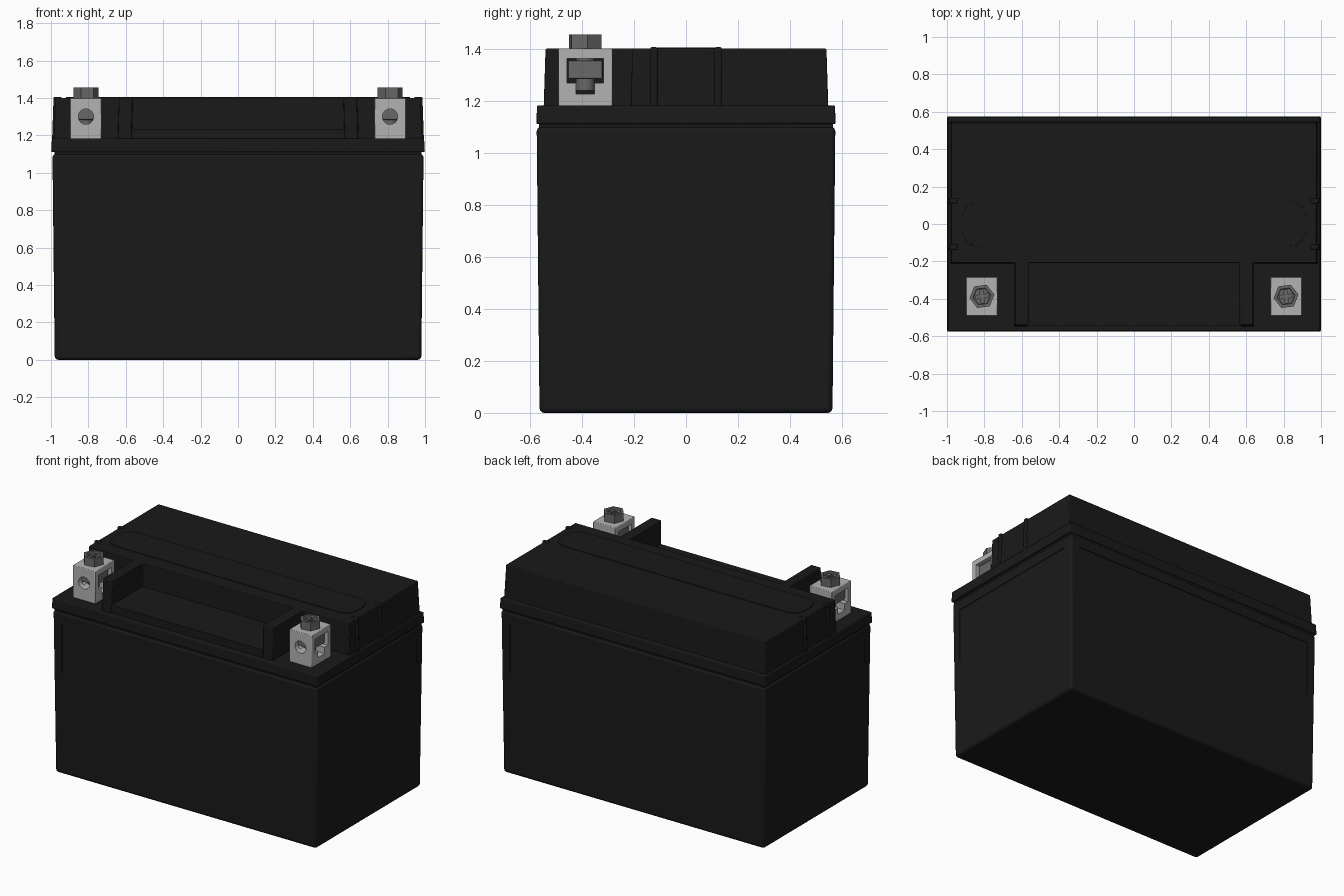
import bpy, bmesh, math
from mathutils import Matrix

if "Cube" in bpy.data.objects:
    bpy.data.objects.remove(bpy.data.objects["Cube"])


def mat(name, v):
    m = bpy.data.materials.new(name)
    m.diffuse_color = (v, v, v, 1)
    m.use_nodes = True
    m.node_tree.nodes["Principled BSDF"].inputs["Base Color"].default_value = m.diffuse_color
    return m


BLACK, LEAD, STEEL = mat("black_plastic", 0.01), mat("lead", 0.45), mat("steel", 0.14)


def finish(name, bm, material=None, bevel=0, seg=2):
    bmesh.ops.recalc_face_normals(bm, faces=bm.faces)
    me = bpy.data.meshes.new(name)
    bm.to_mesh(me)
    bm.free()
    ob = bpy.data.objects.new(name, me)
    bpy.context.collection.objects.link(ob)
    if material:
        me.materials.append(material)
    if bevel:
        b = ob.modifiers.new("bevel", 'BEVEL')
        b.width, b.segments, b.limit_method = bevel, seg, 'ANGLE'
    return ob


def prism(name, pts, z0, z1, material=None, top=(1, 1), bevel=0, seg=2):
    """Extrude a plan outline upward, scaling its top end."""
    bm = bmesh.new()
    lo = [bm.verts.new((x, y, z0)) for x, y in pts]
    hi = [bm.verts.new((x * top[0], y * top[1], z1)) for x, y in pts]
    bm.faces.new(lo)
    bm.faces.new(hi)
    n = len(pts)
    for i in range(n):
        bm.faces.new((lo[i], lo[(i + 1) % n], hi[(i + 1) % n], hi[i]))
    return finish(name, bm, material, bevel, seg)


def box(name, x0, x1, y0, y1, z0, z1, material=None, **kw):
    return prism(name, [(x0, y0), (x1, y0), (x1, y1), (x0, y1)], z0, z1, material, **kw)


def cylinder(name, r, depth, matrix, material=None, n=32, r2=None):
    bm = bmesh.new()
    bmesh.ops.create_cone(bm, cap_ends=True, segments=n, radius1=r,
                          radius2=r if r2 is None else r2, depth=depth, matrix=matrix)
    return finish(name, bm, material)


def cut(ob, *cutters):
    for c in cutters:
        m = ob.modifiers.new("cut", 'BOOLEAN')
        m.operation, m.solver, m.object = 'DIFFERENCE', 'EXACT', c
        c.hide_render = True
        c.hide_set(True)


def smooth(ob):
    bpy.ops.object.select_all(action='DESELECT')
    ob.select_set(True)
    bpy.context.view_layer.objects.active = ob
    bpy.ops.object.shade_smooth_by_angle(angle=math.radians(35))


def stadium(hx, hy, r, n=8):
    pts = []
    for sx, sy, a0 in ((1, 1, 0), (-1, 1, 90), (-1, -1, 180), (1, -1, 270)):
        for i in range(n + 1):
            a = math.radians(a0 + 90 * i / n)
            pts.append((sx * (hx - r) + r * math.cos(a), sy * (hy - r) + r * math.sin(a)))
    return pts


# Drafted case with shallow label panels that run out half way down
case = box("case", -.98, .98, -.563, .563, 0, 1.10, BLACK, top=(1.0122, 1.0195), bevel=.018, seg=3)
for s in (-1, 1):
    y0, y1 = sorted((s * .5685, s * .7))
    cut(case, box("panel_cutter_long", -.925, .925, y0, y1, .3, 1.025))
    x0, x1 = sorted((s * .9865, s * 1.2))
    cut(case, box("panel_cutter_short", x0, x1, -.505, .505, .3, 1.025))
smooth(case)

# Seam neck and lid rim
box("seam_neck", -.982, .982, -.565, .565, 1.07, 1.13, BLACK)
smooth(box("lid_rim", -.999, .999, -.575, .575, 1.11, 1.182, BLACK, top=(.996, .996), bevel=.006))

# Raised lid with two forward walls around the front tray
half = [(.985, .547), (.985, -.21), (.642, -.21), (.642, -.547), (.57, -.547), (.57, -.21)]
outline = half + [(-x, y) for x, y in reversed(half)]
smooth(prism("raised_lid", outline, 1.175, 1.40, BLACK, top=(.99, .987), bevel=.005))
box("tray_floor", -.575, .575, -.543, -.2, 1.175, 1.235, BLACK)

# Vent cover strip on top, with its small ribs on the ends
prism("vent_cover", stadium(.92, .12, .09), 1.39, 1.405, BLACK, bevel=.002)
for sx in (-1, 1):
    for sy in (-1, 1):
        y0, y1 = sorted((sy * .11, sy * .137))
        x0, x1 = sorted((sx * .95, sx * .994))
        smooth(box("end_rib", x0, x1, y0, y1, 1.175, 1.406, BLACK, top=(.992, 1), bevel=.006))

# Terminals, nuts and bolts
TY = -.387
for sx in (-1, 1):
    cx = sx * .813
    post = box("terminal_post", cx - .084, cx + .084, TY - .104, TY + .104, 1.175, 1.40, LEAD, bevel=.004)
    cut(post,
        box("window_cutter", cx - .2, cx + .2, TY - .07, TY + .07, 1.268, 1.362),
        box("slot_cutter", cx - .2, cx + .2, TY - .035, TY + .035, 1.225, 1.28),
        cylinder("hole_cutter", .041, .4,
                 Matrix.Translation((cx, TY, 1.30)) @ Matrix.Rotation(math.pi / 2, 4, 'X')))
    smooth(post)
    box("terminal_nut", cx - .066, cx + .066, TY - .066, TY + .066, 1.283, 1.355, STEEL, bevel=.006)
    smooth(cylinder("bolt_shank", .036, .18, Matrix.Translation((cx, TY, 1.33)), STEEL, 24))
    place = Matrix.Translation((cx, TY, 0)) @ Matrix.Rotation(math.radians(8), 4, 'Z')
    head = cylinder("bolt_head", .067, .058,
                    place @ Matrix.Translation((0, 0, 1.426)) @ Matrix.Rotation(math.pi / 6, 4, 'Z'), STEEL, 6)
    dish = cylinder("dish_cutter", .046, .02, place @ Matrix.Translation((0, 0, 1.455)), None, 6, .052)
    dish.data.transform(Matrix.Translation((cx, TY, 0)) @ Matrix.Rotation(math.pi / 6, 4, 'Z')
                        @ Matrix.Translation((-cx, -TY, 0)))
    cross = [(.035, .009), (.009, .009), (.009, .035)]
    plus = []
    for k in range(4):
        c, s = round(math.cos(k * math.pi / 2)), round(math.sin(k * math.pi / 2))
        plus += [(c * x - s * y, s * x + c * y) for x, y in cross]
    drive = prism("drive_cutter", plus, 1.425, 1.47)
    drive.data.transform(place)
    cut(head, dish, drive)
